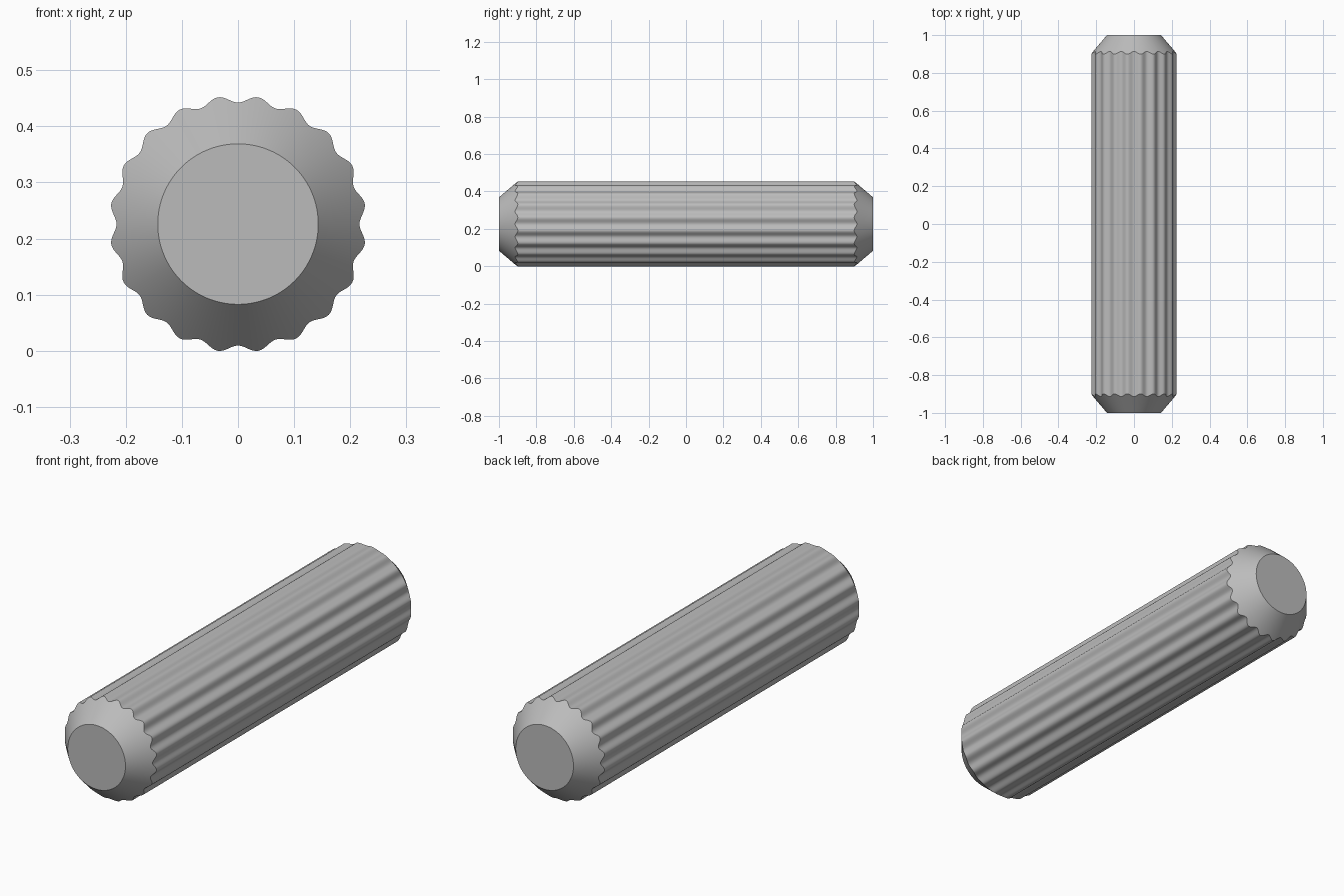
import bpy
import bmesh
from math import sin, cos, pi, radians

cube = bpy.data.objects.get("Cube")
if cube:
    bpy.data.objects.remove(cube, do_unlink=True)

FLUTES = 20
STEPS = 16                    # points per flute
PEAK, VALLEY = 0.2287, 0.2165
CAP = 0.143                   # radius of the flat ends
SLOPE = 0.85                  # radius gained per unit along the bevel
HALF = 1.0
CENTRE = PEAK * cos(pi / FLUTES)

grey = bpy.data.materials.new("plain_grey")
grey.use_nodes = True
colour = (0.5, 0.5, 0.5, 1)
grey.diffuse_color = colour
grey.node_tree.nodes["Principled BSDF"].inputs["Base Color"].default_value = colour


def fluted_radius(angle):
    """Wavy outline with a valley at the very top."""
    wave = cos(FLUTES * (angle - pi / 2))
    return (PEAK + VALLEY) / 2 - (PEAK - VALLEY) / 2 * wave


def add_ring(bm, side, flat):
    """Ring on the flat end, or where the bevel cone meets the flutes."""
    ring = []
    count = FLUTES * STEPS
    for i in range(count):
        a = 2 * pi * i / count
        r = CAP if flat else fluted_radius(a)
        y = side * (HALF - (r - CAP) / SLOPE)
        ring.append(bm.verts.new((r * cos(a), y, CENTRE + r * sin(a))))
    return ring


# Fluted dowel: flat end, bevel, flutes, bevel, flat end
bm = bmesh.new()
rings = [add_ring(bm, -1, True), add_ring(bm, -1, False),
         add_ring(bm, 1, False), add_ring(bm, 1, True)]
for low, high in zip(rings, rings[1:]):
    for i in range(len(low)):
        j = (i + 1) % len(low)
        bm.faces.new((low[i], low[j], high[j], high[i]))
bm.faces.new(rings[0])
bm.faces.new(rings[-1])
bmesh.ops.recalc_face_normals(bm, faces=bm.faces)

mesh = bpy.data.meshes.new("fluted_dowel")
bm.to_mesh(mesh)
bm.free()
mesh.materials.append(grey)
dowel = bpy.data.objects.new("fluted_dowel", mesh)
bpy.context.collection.objects.link(dowel)

# Smooth flutes and bevels with crisp edges between them
bpy.ops.object.select_all(action="DESELECT")
dowel.select_set(True)
bpy.context.view_layer.objects.active = dowel
bpy.ops.object.shade_smooth_by_angle(angle=radians(25))
